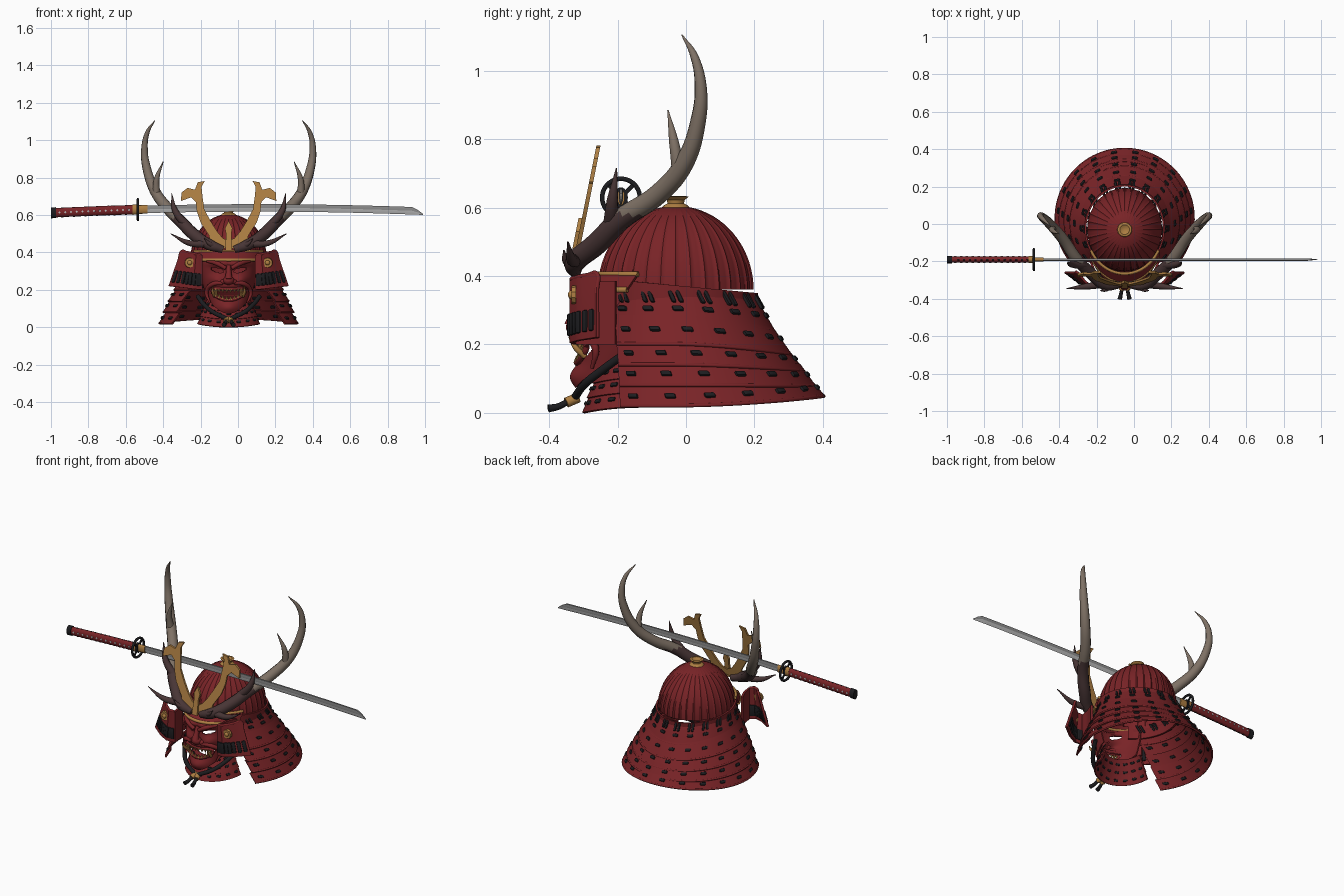
import bpy, bmesh, math
from mathutils import Vector, Matrix

if "Cube" in bpy.data.objects:
    bpy.data.objects.remove(bpy.data.objects["Cube"])

CX = -0.05  # helmet centre line


def material(name, r, g, b):
    m = bpy.data.materials.new(name)
    m.diffuse_color = (r, g, b, 1)
    m.use_nodes = True
    m.node_tree.nodes["Principled BSDF"].inputs["Base Color"].default_value = m.diffuse_color
    return m


RED = material("lacquer red", 0.19, 0.017, 0.020)
GOLD = material("gold", 0.42, 0.21, 0.055)
BLACK = material("black cord", 0.012, 0.012, 0.014)
HORN = material("pale antler", 0.21, 0.165, 0.13)
DARK = material("dark antler", 0.065, 0.036, 0.036)
STEEL = material("steel", 0.27, 0.27, 0.27)
EDGE = material("bright steel", 0.48, 0.48, 0.48)


def finish(ob, angle=35):
    bpy.ops.object.select_all(action='DESELECT')
    ob.select_set(True)
    bpy.context.view_layer.objects.active = ob
    if ob.type == 'CURVE':
        bpy.ops.object.convert(target='MESH')
        ob = bpy.context.view_layer.objects.active
    for m in list(ob.modifiers):
        bpy.ops.object.modifier_apply(modifier=m.name)
    bpy.ops.object.shade_smooth_by_angle(angle=math.radians(angle))
    return ob


def from_bmesh(name, bm, mats):
    bmesh.ops.recalc_face_normals(bm, faces=bm.faces)
    me = bpy.data.meshes.new(name)
    bm.to_mesh(me)
    bm.free()
    for m in mats:
        me.materials.append(m)
    ob = bpy.data.objects.new(name, me)
    bpy.context.collection.objects.link(ob)
    return ob


def grid(name, fn, nu, nv, mats, thick=0.0, closed=False, hole=None, rule=None, caps=False):
    """Surface fn(u, v); closed wraps u, hole skips faces, rule picks a colour."""
    bm = bmesh.new()
    cols = nu if closed else nu + 1
    vs = [[bm.verts.new(fn(i / nu, j / nv)) for i in range(cols)] for j in range(nv + 1)]
    for j in range(nv):
        for i in range(nu):
            if hole and hole(fn((i + .5) / nu, (j + .5) / nv)):
                continue
            k = (i + 1) % cols
            f = bm.faces.new((vs[j][i], vs[j][k], vs[j + 1][k], vs[j + 1][i]))
            if rule:
                f.material_index = rule((i + .5) / nu, (j + .5) / nv)
    if caps:
        bm.faces.new(vs[0])
        bm.faces.new(vs[-1])
    ob = from_bmesh(name, bm, mats)
    if thick:
        s = ob.modifiers.new("thick", 'SOLIDIFY')
        s.thickness, s.offset = thick, 0
    return finish(ob)


def tube(name, pts, radii, mat, res=6):
    cu = bpy.data.curves.new(name, 'CURVE')
    cu.dimensions, cu.bevel_depth, cu.bevel_resolution = '3D', 1, 3
    cu.resolution_u, cu.use_fill_caps = res, True
    sp = cu.splines.new('BEZIER')
    sp.bezier_points.add(len(pts) - 1)
    for i, (b, p) in enumerate(zip(sp.bezier_points, pts)):
        b.co = p
        b.radius = radii[i] if isinstance(radii, (list, tuple)) else radii
        b.handle_left_type = b.handle_right_type = 'AUTO'
    cu.materials.append(mat)
    ob = bpy.data.objects.new(name, cu)
    bpy.context.collection.objects.link(ob)
    return finish(ob, 50)


def frame(fn, u, v):
    e = 1e-3
    du = Vector(fn(u + e, v)) - Vector(fn(u - e, v))
    dv = Vector(fn(u, v + e)) - Vector(fn(u, v - e))
    return Vector(fn(u, v)), du.normalized(), dv.normalized()


def pads(name, frames, size, mat, bevel=0.005):
    """Rounded blocks, each set on a (point, across, along) frame."""
    bm = bmesh.new()
    for p, a, b in frames:
        n = a.cross(b).normalized()
        rot = Matrix((a, b, n)).transposed().to_4x4()
        bmesh.ops.create_cube(bm, size=1, matrix=Matrix.Translation(p) @ rot @ Matrix.Diagonal((*size, 1)))
    ob = from_bmesh(name, bm, [mat])
    m = ob.modifiers.new("round", 'BEVEL')
    m.width, m.segments = bevel, 2
    return finish(ob)


def cone(name, p, q, r1, r2, mat, seg=16):
    p, q = Vector(p), Vector(q)
    bm = bmesh.new()
    mx = Matrix.Translation((p + q) / 2) @ (q - p).to_track_quat('Z', 'Y').to_matrix().to_4x4()
    bmesh.ops.create_cone(bm, cap_ends=True, segments=seg, radius1=r1, radius2=r2, depth=(q - p).length, matrix=mx)
    return finish(from_bmesh(name, bm, [mat]))


def ball(name, p, r, mat):
    bm = bmesh.new()
    bmesh.ops.create_uvsphere(bm, u_segments=20, v_segments=12, radius=1, matrix=Matrix.Translation(p) @ Matrix.Diagonal((*r, 1)))
    return finish(from_bmesh(name, bm, [mat]))


# Ribbed bowl and gold finial
def bowl(u, v):
    a, b = u * 2 * math.pi, v * math.radians(85)
    r = math.cos(b) * (1.025 if round(u * 192) % 6 == 0 else 1.0)
    return (CX + .2 * r * math.sin(a), -.03 + .222 * r * math.cos(a), .36 + .245 * math.sin(b))


grid("helmet_bowl", bowl, 192, 18, [RED], closed=True)
prof = [(.042, .597), (.036, .606), (.024, .612), (.026, .622), (.038, .632), (.026, .634), (.012, .626)]
grid("finial", lambda u, v: (CX + prof[round(v * 6)][0] * math.sin(u * 6.28319), -.03 + prof[round(v * 6)][0] * math.cos(u * 6.28319),
     prof[round(v * 6)][1]), 24, 6, [GOLD], closed=True, caps=True)


# Band round the bowl base
def band(u, v):
    a = (u * 2 - 1) * math.radians(152)
    top = .372 - .022 * math.cos(a)
    return (CX + .21 * math.sin(a), -.025 + .23 * math.cos(a), top + (.285 - top) * v)


grid("bowl_band", band, 64, 3, [RED], .01)


# Five flaring neck-guard lames with cord lacing
def lame(yt, zt, yb, zbb, zbf):
    def fn(u, v):
        y = yt + (yb - yt) * v
        s = (y - .205) / .198
        cy, rx = -.02 + .05 * s, .205 + .165 * s
        lim = math.pi / 2 + math.asin(min(.97, (.21 - .02 * s + cy) / (y - cy)))
        a = (u * 2 - 1) * lim
        w = min(1, abs(a) / 1.75)
        w = w * w * (3 - 2 * w)
        zb = zbb + (zbf - zbb) * w
        z0 = zt + (zbf - zbb) * w * .8
        return (CX + rx * math.sin(a), cy + (y - cy) * math.cos(a), z0 + (zb - z0) * v)
    return fn


spec = [(.208, .325, .258, .237, .262), (.243, .26, .308, .167, .2), (.29, .19, .345, .12, .14),
        (.33, .142, .377, .076, .08), (.362, .096, .403, .048, .02)]
for k, sp in enumerate(spec):
    fn = lame(*sp)
    grid(f"neck_lame_{k + 1}", fn, 64, 4, [RED], .008)
    tube(f"neck_lame_rim_{k + 1}", [fn(i / 32, .98) for i in range(33)], .0055, RED, 2)
    cols = [.03 + .94 * i / 13 for i in range(14)]
    pads(f"neck_lacing_{k + 1}", [frame(fn, u, .5) for u in cols], (.032, .017, .024), BLACK)
fn = lame(*spec[0])
pads("top_lacing", [frame(fn, .04 + .92 * i / 13 + d, .04) for i in range(14) for d in (-.009, .009)], (.014, .05, .026), BLACK)

# Brim with gold rim
def brim(u, v):
    a = (u * 2 - 1) * math.radians(62)
    r = 1 + .13 * v
    return (CX + .205 * r * math.sin(a) * (1 - .12 * v), -.03 - .235 * r * math.cos(a) - .02 * v, .405 - .05 * v)


grid("brim", brim, 32, 4, [RED], .01)
tube("brim_gold_rim", [brim(i / 16, .9) for i in range(17)], .009, GOLD, 3)
tube("brow_gold_rim", [brim(i / 16, 0) for i in range(17)], .008, GOLD, 3)

# Turned-back side flaps with rosettes and lacing
PATH = [(.18, -.205), (.155, -.265), (.145, -.325), (.19, -.335), (.245, -.312), (.318, -.258)]
for s, side in ((-1, "left"), (1, "right")):
    def flap(u, v, s=s):
        t = min(max(u, 0), .9999) * 5
        i = int(t)
        x = PATH[i][0] + (PATH[i + 1][0] - PATH[i][0]) * (t - i)
        y = PATH[i][1] + (PATH[i + 1][1] - PATH[i][1]) * (t - i)
        o = max(0, (x - .145) / .173) if u > .4 else 0
        x -= .065 * o * (1 - v)
        zt, zb = .385 + .022 * o, .2 + .02 * o
        return (CX + s * x, y, zt + (zb - zt) * v)
    grid(f"{side}_flap", flap, 20, 5, [RED], .012)
    tube(f"{side}_flap_rim", [flap(.42 + .57 * i / 6, 0) for i in range(7)] + [flap(.99, i / 4) for i in range(1, 5)], .007, RED)
    pads(f"{side}_flap_lacing", [frame(flap, .46 + .07 * i, .72) for i in range(8)], (.021, .066, .024), BLACK)
    c = Vector((CX + s * .208, -.335, .345))
    cone(f"{side}_rosette", c + Vector((0, .014, 0)), c, .028, .026, GOLD, 10)
    ball(f"{side}_rosette_boss", c, (.013, .01, .013), GOLD)


# Snarling hollow face mask
def g(x, z, cx, cz, sx, sz):
    return math.exp(-((x - cx) / sx) ** 2 - ((z - cz) / sz) ** 2)


def mask(u, v):
    a = (u * 2 - 1) * math.radians(85)
    zb = .075 + .09 * math.sin(a) ** 2
    z = .355 + (zb - .355) * v
    x = (.15 - .035 * v * v) * math.sin(a)
    y = -.165 - .14 * math.cos(a)
    y -= .03 * g(x, z, 0, .105, .06, .035) + .02 * (g(abs(x), z, .07, .255, .035, .025) + g(x, z, 0, .225, .08, .02))
    y -= .02 * g(abs(x), z, .05, .34, .05, .015)
    return (CX + x, y, z)


def mask_hole(p):
    x, z = p[0] - CX, p[2]
    mouth = (x / .088) ** 2 + ((z - .175 - 2.5 * x * x) / .028) ** 2 < 1
    eye = ((abs(x) - .06) / .034) ** 2 + ((z - .305 - .25 * (abs(x) - .06)) / .012) ** 2 < 1
    return mouth or eye


grid("face_mask", mask, 80, 70, [RED], .008, hole=mask_hole)
ball("nose", (CX, -.325, .25), (.03, .026, .024), RED)
tube("nose_bridge", [(CX, -.31, .33), (CX, -.325, .29), (CX, -.335, .255)], [.012, .015, .022], RED)


def mouth(a, k=1.0, y=-.318):
    x = .088 * k * math.cos(a)
    return Vector((CX + x, y + 3.5 * x * x, .175 + 2.5 * x * x + .03 * k * math.sin(a)))


tube("lips", [mouth(i * math.pi / 12) for i in range(25)], .009, RED, 3)
for s, side in ((-1, "left"), (1, "right")):
    ball(f"{side}_nostril", (CX + s * .028, -.318, .243), (.016, .016, .014), RED)
    tube(f"{side}_brow", [(CX + s * x, y, z) for x, y, z in ((.015, -.325, .315), (.06, -.318, .34), (.115, -.275, .352))], [.011, .013, .006], RED)
    tube(f"{side}_cheek_fold", [(CX + s * x, y, z) for x, y, z in ((.03, -.325, .235), (.08, -.305, .232), (.118, -.265, .19), (.1, -.275, .13))], [.008, .013, .011, .005], RED)
    for i in range(5):  # teeth and long fangs
        for up in (1, -1):
            p = mouth(up * (math.pi / 2 - s * (.12 + .25 * i)), .98, -.32)
            n = .036 if i == 3 else .02
            cone(f"{side}_tooth", p, p + Vector((0, -.01 if i == 3 else 0, -up * n)), .0095, .002, GOLD, 8)
    tube(f"{side}_tusk", [(CX + s * x, y, z) for x, y, z in ((.075, -.295, .165), (.085, -.322, .19), (.082, -.342, .222))], [.009, .008, .002], GOLD)

# Throat guard lames
for k, (zt, zb, r0, r1) in enumerate([(.135, .085, .11, .135), (.095, .042, .125, .152), (.052, .0, .142, .165)]):
    def throat(u, v, zt=zt, zb=zb, r0=r0, r1=r1):
        a = (u * 2 - 1) * math.radians(92)
        r = r0 + (r1 - r0) * v
        return (CX + r * math.sin(a), -.145 - (r - .01) * math.cos(a), zt + (zb - zt) * v + .016 * math.sin(a) ** 2)
    grid(f"throat_lame_{k + 1}", throat, 32, 3, [RED], .008)
    pads(f"throat_lacing_{k + 1}", [frame(throat, .06 + .11 * i, .5) for i in range(9)], (.024, .013, .018), BLACK, .004)

# Chin cords with gold beads and tassel ends
for s, side in ((-1, "left"), (1, "right")):
    P = lambda x, y, z: (CX + s * x, y, z)
    tube(f"{side}_cord", [P(.165, -.19, .165), P(.135, -.245, .125), P(.09, -.295, .085), P(.01, -.325, .045)], .012, BLACK)
    cone(f"{side}_cord_bead", P(.008, -.315, .045), P(.016, -.35, .03), .015, .015, GOLD)
    tube(f"{side}_tassel", [P(.014, -.345, .033), P(.02, -.375, .018), P(.026, -.402, .013)], [.009, .010, .012], BLACK)

# Gold forked crest plate
HALF = [(0, .43), (.06, .405), (.095, .43), (.105, .49), (.15, .56), (.17, .62), (.175, .67), (.2, .695), (.255, .675),
        (.252, .72), (.22, .745), (.18, .735), (.165, .775), (.128, .782), (.145, .75), (.14, .7), (.13, .63), (.095, .565), (.06, .51), (.03, .475), (0, .465)]


def plate(name, pts, s, thick, mat, dy=0):
    bm = bmesh.new()
    f = bm.faces.new([bm.verts.new((CX + s * x, -.328 + dy + (z - .45) * .2, z)) for x, z in pts])
    r = bmesh.ops.extrude_face_region(bm, geom=[f])
    bmesh.ops.translate(bm, vec=(0, thick, 0), verts=[v for v in r['geom'] if isinstance(v, bmesh.types.BMVert)])
    finish(from_bmesh(name, bm, [mat]))


for s, side in ((-1, "left"), (1, "right")):
    plate(f"{side}_crest_fork", HALF, s, .012, GOLD)
plate("crest_prong", [(-.018, .41), (.018, .41), (.014, .5), (.02, .53), (0, .57), (-.02, .53), (-.014, .5)], 1, .014, GOLD, -.01)

# Antlers: main beam plus tines, dark near the root
BEAM = [(.03, -.325, .415), (.1, -.325, .44), (.185, -.26, .495), (.255, -.19, .565), (.33, -.08, .64), (.395, -.005, .73),
        (.438, .035, .85), (.45, .043, .95), (.435, .025, 1.04), (.395, -.012, 1.105)]
TINES = [("upper", [(.385, -.02, .7), (.385, -.035, .79), (.35, -.053, .885)], [.022, .015, .002]),
         ("front", [(.22, -.22, .54), (.285, -.215, .62), (.305, -.203, .715)], [.024, .017, .002]),
         ("root", [(.11, -.32, .445), (.21, -.335, .45), (.31, -.345, .5)], [.022, .016, .002]),
         ("brow", [(.07, -.325, .435), (.1, -.35, .445), (.13, -.357, .475)], [.02, .012, .002])]
for s, side in ((-1, "left"), (1, "right")):
    parts = [("antler_beam", BEAM, [.02, .031, .033, .032, .03, .028, .023, .018, .012, .002])]
    parts += [(f"antler_{n}_tine", p, r) for n, p, r in TINES]
    for n, p, r in parts:
        ob = tube(f"{side}_{n}", [(CX + s * x, y, z) for x, y, z in p], r, HORN)
        ob.data.materials.append(DARK)
        for f in ob.data.polygons:
            f.material_index = int(f.center.z < .58 or n == "antler_front_tine")

# Sword: blade, collar, open guard, wrapped grip
SY = -.19
mid = lambda x: .638 - .022 * (x - .1) ** 2
SEC = [(-.005, .02), (-.0065, .0), (0, -.02), (.0065, .0), (.005, .02)]


def blade(u, v):
    y, z = SEC[round(u * 5) % 5]
    x = -.51 + 1.5 * v
    t = min(1, max(.03, (.99 - x) / .06))
    z = z if z < .01 and t >= 1 else -.02 + (z + .02) * t ** .6
    return (x, SY + y * t, mid(x) + z)


grid("sword_blade", blade, 5, 50, [STEEL, EDGE], closed=True, caps=True, rule=lambda u, v: int(.2 < u < .6))


def oval(x0, x1, ry, rz):
    return lambda u, v: (x0 + (x1 - x0) * v, SY + ry * math.cos(u * 2 * math.pi), mid(x0 + (x1 - x0) * v) + rz * math.sin(u * 2 * math.pi))


for name, args, mat in (("blade_collar", (-.53, -.485, .011, .023), GOLD), ("grip", (-.98, -.55, .017, .025), RED),
                        ("grip_collar", (-.565, -.537, .019, .027), GOLD), ("pommel", (-1, -.972, .02, .029), BLACK),
                        ("guard_hub", (-.541, -.529, .02, .03), BLACK)):
    grid(name, oval(*args), 24, 6, [mat], closed=True, caps=True)
tube("guard_ring", [(-.535, SY + .055 * math.cos(i * math.pi / 16), mid(-.535) + .055 * math.sin(i * math.pi / 16)) for i in range(33)], .007, BLACK, 2)
pads("guard_spokes", [(Vector((-.535, SY, mid(-.535))), Vector((1, 0, 0)), Vector((0, math.cos(a), math.sin(a)))) for a in (.8, 2.35)], (.008, .11, .012), BLACK, .002)
dia, dots = [], []
for i in range(13):
    x = -.955 + i * .031
    dia.append((Vector((x, SY, mid(x))), Vector((1, 0, 1)).normalized(), Vector((-1, 0, 1)).normalized()))
    dots.append((Vector((x + .0155, SY, mid(x))), Vector((1, 0, 0)), Vector((0, 1, 0))))
pads("grip_diamonds", dia, (.010, .010, .037), EDGE, .001)
pads("grip_wrap_gaps", dots, (.012, .008, .052), BLACK, .001)
